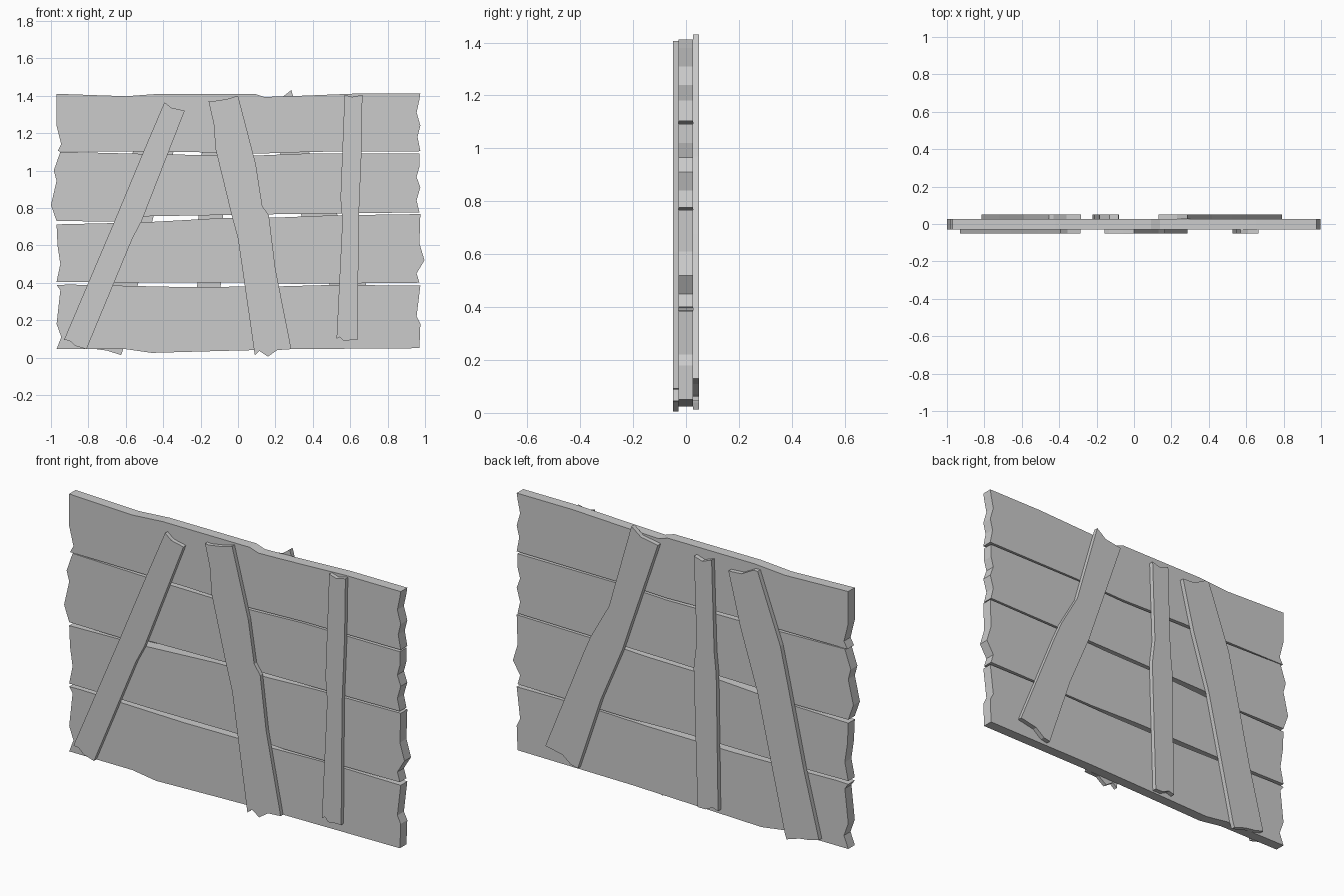
import bpy, bmesh


def slab(name, outline, y0, y1):
    """Extrude an (x, z) outline, given counter-clockwise from the front, from y0 to y1."""
    bm = bmesh.new()
    face = bm.faces.new([bm.verts.new((x, y0, z)) for x, z in outline])
    ext = bmesh.ops.extrude_face_region(bm, geom=[face], use_keep_orig=True)
    moved = [v for v in ext["geom"] if isinstance(v, bmesh.types.BMVert)]
    bmesh.ops.translate(bm, verts=moved, vec=(0, y1 - y0, 0))
    bmesh.ops.recalc_face_normals(bm, faces=bm.faces)
    me = bpy.data.meshes.new(name)
    bm.to_mesh(me)
    bm.free()
    ob = bpy.data.objects.new(name, me)
    bpy.context.collection.objects.link(ob)
    return ob


# Horizontal planks: bottom edge, broken right end, top edge, broken left end
slab("plank_bottom", [
    (-.97, .045), (-.6, .045), (-.46, .025), (-.1, .035), (.3, .045), (.97, .05),
    (.975, .18), (.955, .22), (.975, .385),
    (.5, .388), (.2, .38), (-.3, .377), (-.9, .39), (-.97, .388),
    (-.95, .36), (-.97, .18), (-.945, .11)], -.029, .026)
slab("plank_lower_middle", [
    (-.97, .405), (-.5, .4), (0, .402), (.3, .394), (.97, .4),
    (.955, .45), (.997, .52), (.97, .61), (.975, .767),
    (.5, .76), (.2, .748), (-.1, .745), (-.52, .722), (-.97, .712),
    (-.965, .6), (-.95, .5)], -.029, .026)
slab("plank_upper_middle", [
    (-.97, .73), (-.65, .727), (-.5, .755), (.1, .765), (.97, .776),
    (.955, .84), (.975, .91), (.955, .965), (.97, 1.02), (.97, 1.092),
    (.4, 1.092), (.1, 1.08), (-.35, 1.085), (-.95, 1.1),
    (-.985, 1.0), (-.97, .945), (-1.0, .815)], -.029, .026)
slab("plank_top", [
    (-.965, 1.103), (-.3, 1.1), (.1, 1.09), (.4, 1.1), (.975, 1.103),
    (.96, 1.18), (.975, 1.24), (.955, 1.31), (.97, 1.38), (.975, 1.412),
    (.65, 1.412), (.3, 1.398), (.14, 1.393), (.09, 1.41), (-.42, 1.41),
    (-.6, 1.397), (-.97, 1.41), (-.97, 1.24), (-.945, 1.14)], -.029, .026)

# Front battens
slab("front_batten_left", [
    (-.93, .095), (-.9, .09), (-.87, .062), (-.81, .045), (-.565, .635),
    (-.515, .73), (-.285, 1.32), (-.355, 1.335), (-.393, 1.365),
    (-.51, 1.09), (-.66, .73)], -.05, -.029)
slab("front_batten_middle", [
    (.09, .012), (.115, .035), (.16, .005), (.21, .04), (.285, .045),
    (.2, .475), (.165, .76), (.13, .81), (.095, 1.035), (0, 1.4),
    (-.055, 1.383), (-.135, 1.37), (-.158, 1.372), (-.13, 1.25),
    (-.12, 1.115), (-.035, .765), (0, .635)], -.05, -.029)
slab("front_batten_right", [
    (.527, .1), (.545, .11), (.565, .088), (.6, .093), (.64, .093),
    (.645, .73), (.66, 1.09), (.665, 1.405), (.61, 1.393), (.57, 1.405),
    (.548, .85), (.558, .73)], -.05, -.029)

# Back battens
slab("back_batten_right", [
    (.6, .062), (.64, .07), (.69, .11), (.79, .13), (.57, .675), (.523, .783),
    (.417, .97), (.285, 1.43), (.23, 1.387), (.13, 1.37), (.3, .875),
    (.34, .757), (.464, .465)], .026, .05)
slab("back_batten_middle", [
    (-.223, .055), (-.19, .065), (-.15, .045), (-.103, .045), (-.08, .777),
    (-.097, .917), (-.082, 1.37), (-.13, 1.355), (-.185, 1.376),
    (-.2, .892), (-.212, .777)], .026, .05)
slab("back_batten_left", [
    (-.815, .06), (-.76, .045), (-.7, .037), (-.625, .013), (-.615, .04),
    (-.454, .747), (-.354, 1.065), (-.284, 1.345), (-.36, 1.35),
    (-.43, 1.388), (-.455, 1.388), (-.588, 1.028), (-.629, .848),
    (-.723, .42)], .026, .05)
